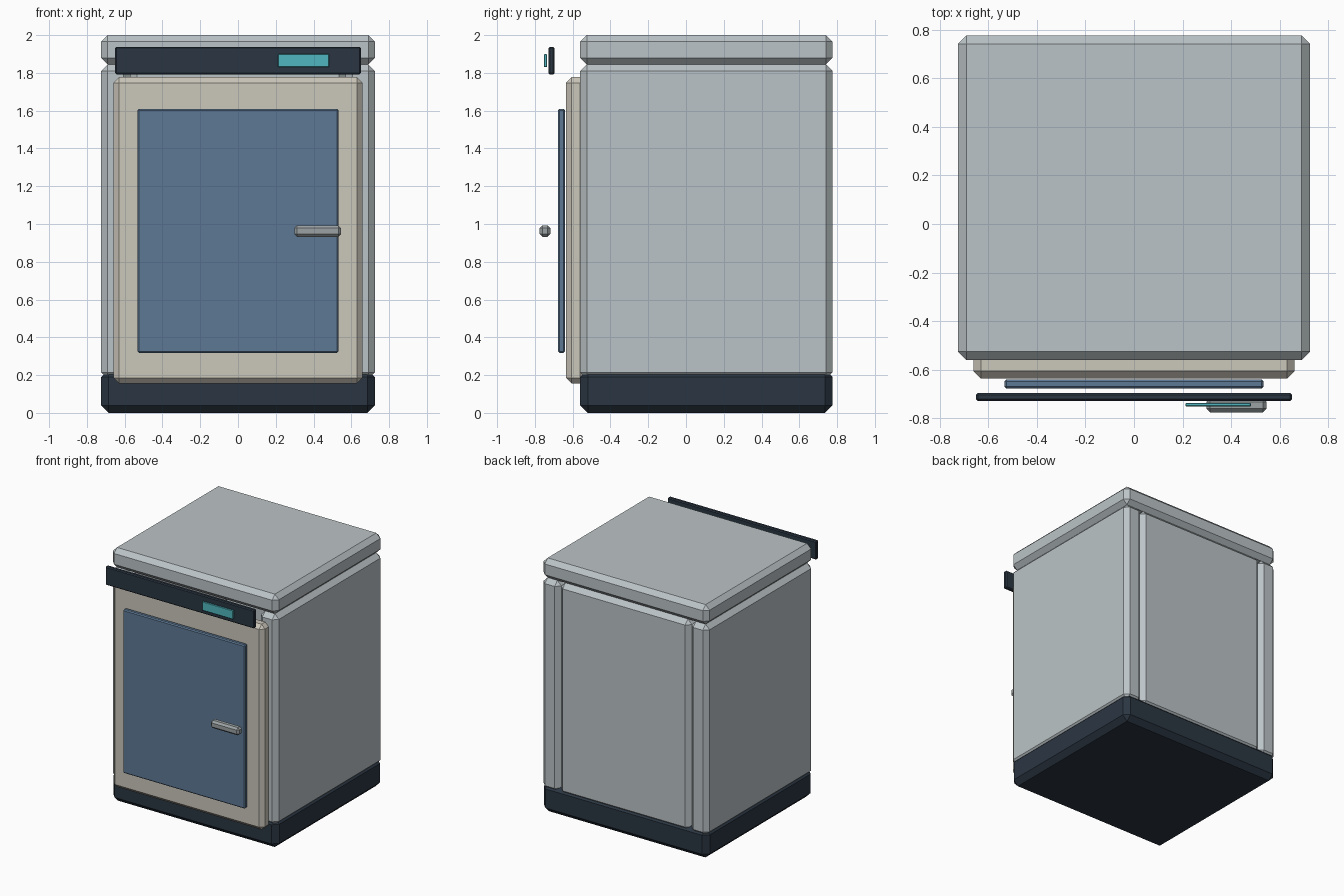
import bpy
import bmesh
from mathutils import Vector

if "Cube" in bpy.data.objects:
    bpy.data.objects.remove(bpy.data.objects["Cube"])


def material(name, color):
    m = bpy.data.materials.new(name)
    m.diffuse_color = (*color, 1)
    m.use_nodes = True
    m.node_tree.nodes["Principled BSDF"].inputs["Base Color"].default_value = m.diffuse_color
    return m


shell = material("shell_grey", (0.50, 0.55, 0.57))
cream = material("door_cream", (0.60, 0.57, 0.50))
blue = material("window_blue", (0.11, 0.19, 0.30))
navy = material("dark_navy", (0.024, 0.037, 0.055))
teal = material("display_teal", (0.08, 0.47, 0.52))
metal = material("handle_metal", (0.33, 0.36, 0.37))


def block(name, x, y, z, chamfer, mat):
    """Box between the given limits with single-step chamfered edges."""
    lo, hi = Vector((x[0], y[0], z[0])), Vector((x[1], y[1], z[1]))
    center, size = (lo + hi) / 2, hi - lo
    bm = bmesh.new()
    bmesh.ops.create_cube(bm, size=1)
    bmesh.ops.scale(bm, vec=size, verts=bm.verts)
    bmesh.ops.bevel(bm, geom=bm.edges[:], offset=chamfer, segments=1,
                    profile=0.5, affect='EDGES')
    mesh = bpy.data.meshes.new(name)
    bm.to_mesh(mesh)
    bm.free()
    mesh.materials.append(mat)
    obj = bpy.data.objects.new(name, mesh)
    obj.location = center
    bpy.context.collection.objects.link(obj)
    return obj


FRONT, BACK = -0.56, 0.776
W = 0.725
C = 0.035

# Cabinet shell: plinth, lid, two side walls and a back wall between them
block("plinth", (-W, W), (FRONT, BACK), (0, 0.23), 0.04, navy)
block("top_lid", (-W, W), (FRONT, BACK), (1.845, 2.0), C, shell)
for side, name in ((-1, "left_wall"), (1, "right_wall")):
    block(name, sorted((side * 0.57, side * W)), (FRONT, BACK), (0.18, 1.845), C, shell)
block("back_wall", (-0.57, 0.57), (BACK - 0.155, BACK), (0.18, 1.845), C, shell)

# Door with window and handle
block("door", (-0.66, 0.66), (-0.636, -0.53), (0.156, 1.777), 0.03, cream)
block("door_window", (-0.533, 0.533), (-0.677, -0.64), (0.318, 1.61), 0.008, blue)
block("door_handle", (0.298, 0.546), (-0.775, -0.718), (0.932, 0.993), 0.015, metal)

# Control strip with display
block("control_strip", (-0.65, 0.65), (-0.728, -0.696), (1.792, 1.938), 0.007, navy)
block("display", (0.212, 0.481), (-0.751, -0.736), (1.83, 1.90), 0.003, teal)
